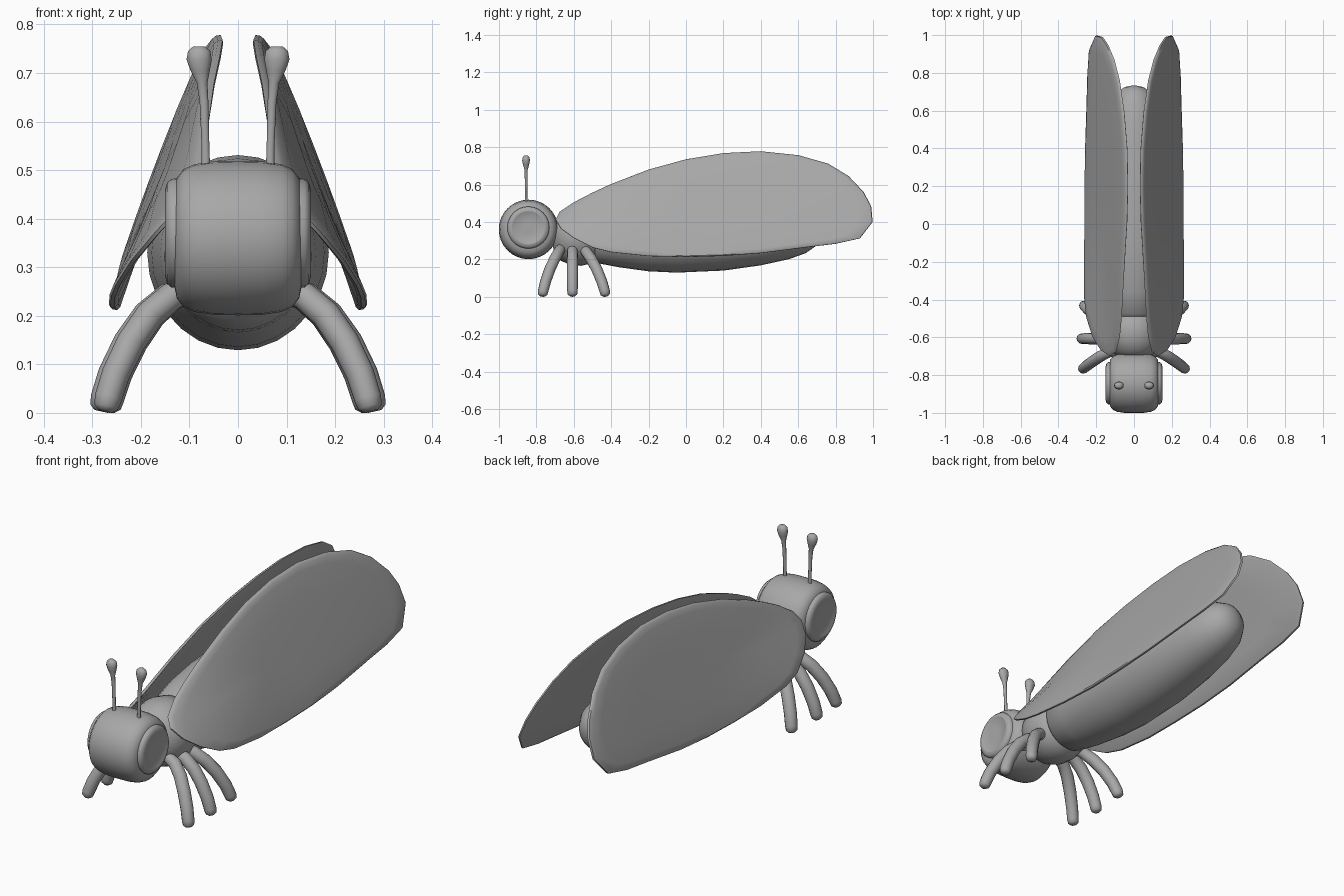
import bpy, bmesh, math
from mathutils import Vector

if "Cube" in bpy.data.objects:
    bpy.data.objects.remove(bpy.data.objects["Cube"])

grey = bpy.data.materials.new("plain grey")
grey.diffuse_color = (0.39, 0.39, 0.39, 1)
grey.use_nodes = True
grey.node_tree.nodes["Principled BSDF"].inputs["Base Color"].default_value = grey.diffuse_color


def finish(name, bm, angle=40):
    bmesh.ops.recalc_face_normals(bm, faces=bm.faces)
    mesh = bpy.data.meshes.new(name)
    bm.to_mesh(mesh)
    bm.free()
    mesh.materials.append(grey)
    ob = bpy.data.objects.new(name, mesh)
    bpy.context.collection.objects.link(ob)
    bpy.ops.object.select_all(action='DESELECT')
    ob.select_set(True)
    bpy.context.view_layer.objects.active = ob
    bpy.ops.object.shade_smooth_by_angle(angle=math.radians(angle))
    return ob


def skin(bm, rings):
    """Join point rings with quads and cap both ends."""
    rows = [[bm.verts.new(p) for p in r] for r in rings]
    n = len(rows[0])
    for a, b in zip(rows, rows[1:]):
        for i in range(n):
            j = (i + 1) % n
            bm.faces.new((a[i], a[j], b[j], b[i]))
    bm.faces.new(rows[0])
    bm.faces.new(rows[-1])


def loft(name, sections, axis=None, sides=24, angle=40):
    """Elliptical sections (centre, radius, radius) along a path."""
    pts = [Vector(s[0]) for s in sections]
    rings = []
    for k, (_, ru, rv) in enumerate(sections):
        t = Vector(axis) if axis else pts[min(k + 1, len(pts) - 1)] - pts[max(k - 1, 0)]
        t.normalize()
        u = t.cross(Vector((0, 0, 1) if abs(t.y) > 0.9 else (0, 1, 0))).normalized()
        v = t.cross(u)
        rings.append([pts[k] + u * ru * math.cos(a) + v * rv * math.sin(a)
                      for a in (math.tau * i / sides for i in range(sides))])
    bm = bmesh.new()
    skin(bm, rings)
    return finish(name, bm, angle)


def wing_x(y, z):
    """Sideways position of the twisted wing sheet."""
    f, b = max(-y, 0), max(y, 0)
    slope = .405 + .15 * f + f ** 3 - .045 * b
    return .027 - .05 * f - .5 * f ** 3 + .04 * b + slope * (.775 - z)


# Barrel-shaped head
half = [(0, .159), (.05, .158), (.09, .152), (.112, .142), (.126, .124), (.131, .1)]
head = [(-x, r) for x, r in half[:0:-1]] + half
loft("head", [((x, -.842, .36), r, r) for x, r in head], (1, 0, 0), 32, 50)

# Thorax and long abdomen
thorax = [(-.715, .04), (-.703, .085), (-.67, .125), (-.62, .147), (-.56, .152),
          (-.5, .138), (-.46, .1), (-.44, .05)]
loft("thorax", [((0, y, .322), r, r * 1.03) for y, r in thorax], (0, 1, 0), 28, 50)
abdomen = [(-.515, .322, .06, .06), (-.505, .322, .11, .115), (-.475, .325, .138, .145),
           (-.36, .33, .16, .172), (-.2, .33, .178, .194), (-.05, .33, .187, .201),
           (.2, .333, .183, .193), (.4, .34, .167, .172), (.55, .348, .145, .147),
           (.64, .355, .122, .122), (.7, .36, .085, .085), (.725, .362, .05, .05),
           (.732, .363, .015, .015)]
loft("abdomen", [((0, y, z), a, b) for y, z, a, b in abdomen], (0, 1, 0), 28, 50)

# Wing outline in side profile (y, z)
outline = [(-.698, .412), (-.675, .455), (-.6, .505), (-.5, .557), (-.4, .603), (-.2, .68),
           (0, .735), (.2, .768), (.4, .778), (.6, .757), (.76, .712), (.87, .645),
           (.95, .56), (.99, .485), (.998, .4), (.93, .312), (.8, .283), (.65, .265),
           (.4, .233), (.2, .218), (0, .212), (-.2, .217), (-.4, .238), (-.5, .263),
           (-.6, .313), (-.67, .365)]
shells = [(.3, -.004), (.7, -.006), (.975, -.01), (1, -.006), (.997, .003), (.975, .009),
          (.9, .012), (.6, .015), (.3, .016)]

for side, s in (("right", 1), ("left", -1)):
    # Slanted thin wing with a rounded rim
    rings = []
    for scale, off in shells:
        ring = []
        for y, z in outline:
            y, z = .12 + (y - .12) * scale, .48 + (z - .48) * scale
            ring.append((s * (wing_x(y, z) + off), y, z))
        rings.append(ring)
    bm = bmesh.new()
    skin(bm, rings)
    finish(side + "_wing", bm, 45)

    # Round eye with a faint inner ring
    eye = [(.115, .113), (.137, .112), (.146, .104), (.15, .09), (.15, .087),
           (.148, .084), (.149, .03)]
    loft(side + "_eye", [((s * x, -.843, .37), r, r) for x, r in eye], (1, 0, 0), 32, 40)

    # Antenna with a knob at its tip
    feeler = [(.066, .49, .009), (.067, .55, .008), (.07, .64, .009), (.074, .68, .011),
              (.078, .705, .02), (.08, .728, .026), (.08, .745, .023), (.08, .755, .012)]
    loft(side + "_antenna", [((s * x, -.855, z), r, r * .82) for x, z, r in feeler],
         (0, 0, 1), 14, 60)

    # Three curved legs fanning out
    for leg, y0, y1, reach in (("front", -.67, -.768, .98), ("middle", -.607, -.607, 1.01),
                               ("back", -.545, -.43, .96)):
        path = [(.10, .255, .027, 0), (.14, .24, .029, .1), (.185, .202, .03, .33),
                (.225, .145, .03, .6), (.257, .08, .029, .83), (.273, .03, .028, .96),
                (.277, .012, .025, .99), (.279, .003, .014, 1)]
        loft(f"{side}_{leg}_leg",
             [((s * x * reach, y0 + (y1 - y0) * f, z), r, r) for x, z, r, f in path],
             None, 12, 60)
